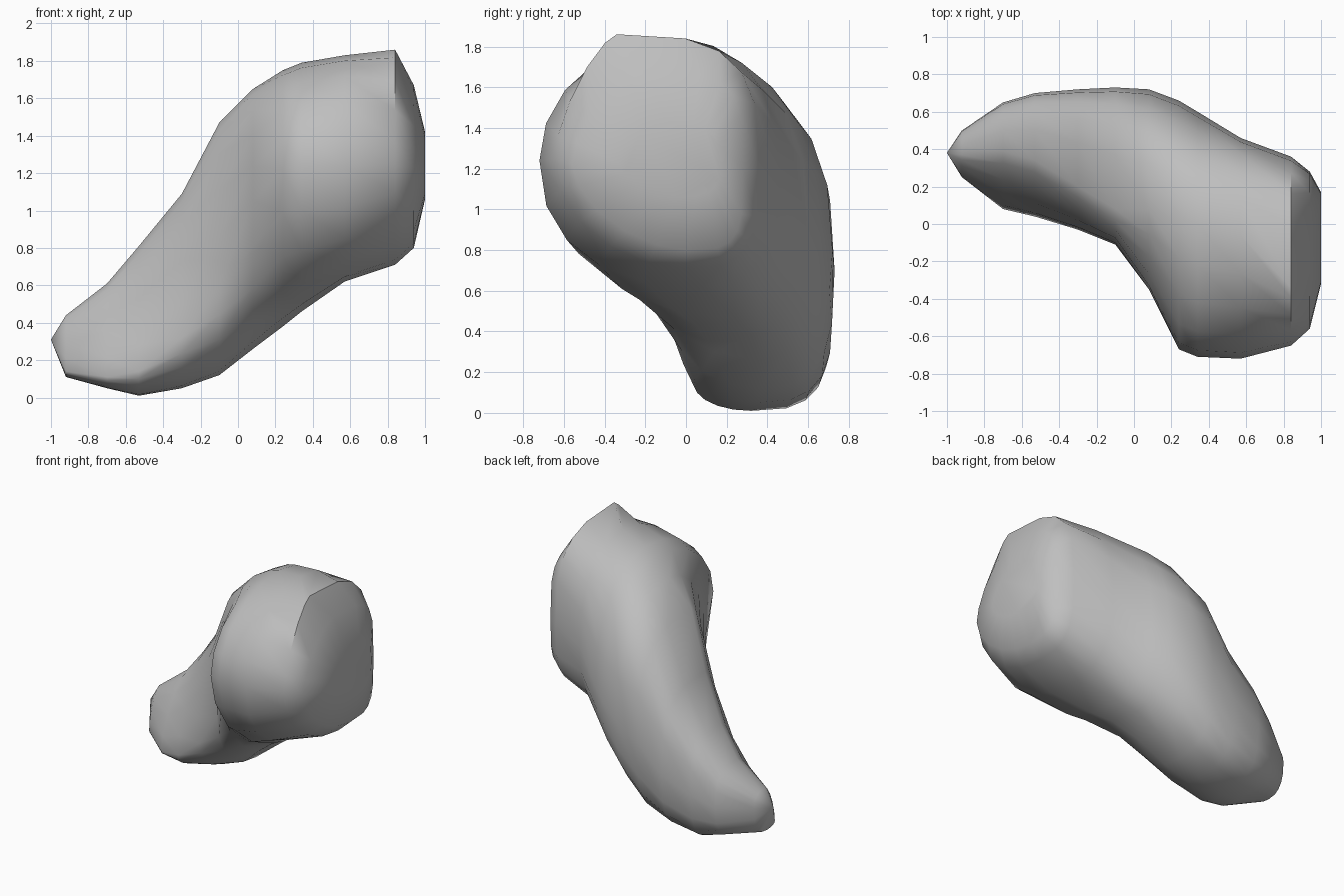
import bpy
import bmesh
import math

default = bpy.data.objects.get("Cube")
if default:
    bpy.data.objects.remove(default)

SIDES = 20

# Cross-sections along x: x, then the (y, z) points that are
# furthest back, highest, furthest forward and lowest, then the
# fullness of the back, front-top and front-bottom arcs
SECTIONS = [
    (-.92, .50, .33, .37, .44, .25, .14, .35, .11, 2.5, 1.6, 2),
    (-.70, .65, .33, .39, .61, .08, .11, .28, .05, 2.8, 1.5, 2),
    (-.53, .70, .40, .34, .81, .04, .14, .32, .01, 3, 1.5, 2),
    (-.30, .72, .50, .20, 1.09, -.03, .32, .34, .05, 3, 1.7, 2),
    (-.10, .73, .70, .08, 1.47, -.11, .60, .36, .12, 2.9, 2, 2.1),
    (.08, .72, .80, .08, 1.65, -.35, 1.05, .36, .26, 2.4, 2, 2),
    (.24, .66, .90, .04, 1.75, -.67, 1.22, .32, .38, 2.2, 2, 1.8),
    (.34, .60, .95, .00, 1.79, -.71, 1.24, .25, .46, 2.2, 2, 2),
    (.57, .46, 1.15, -.06, 1.83, -.72, 1.24, .08, .62, 2.4, 2, 2.3),
    (.84, .36, 1.20, -.34, 1.86, -.65, 1.25, .00, .71, 3.2, 1.4, 1.9),
    (.94, .28, 1.20, -.20, 1.67, -.56, 1.22, .00, .80, 4, 1.6, 1.7),
    (1.0, .17, 1.22, -.08, 1.42, -.32, 1.22, -.05, 1.06, 3, 2, 2),
]


def section_points(section):
    """Join the four extreme points with rounded quarter arcs."""
    x = section[0]
    extremes = [section[i:i + 2] for i in (1, 3, 5, 7)]
    back, front_top, front_bottom = section[9:]
    points = []
    for q, fullness in enumerate((back, front_top, front_bottom, back)):
        a, b = extremes[q], extremes[(q + 1) % 4]
        power = 2 / fullness
        # Centre that the arc bulges away from
        centre = (b[0], a[1]) if q % 2 == 0 else (a[0], b[1])
        for k in range(SIDES // 4):
            t = math.pi / 2 * k / (SIDES // 4)
            c, s = math.cos(t) ** power, math.sin(t) ** power
            y = centre[0] + c * (a[0] - centre[0]) + s * (b[0] - centre[0])
            z = centre[1] + c * (a[1] - centre[1]) + s * (b[1] - centre[1])
            points.append((x, y, z))
    return points


# Skin the sections into one boulder
bm = bmesh.new()
rings = [[bm.verts.new(p) for p in section_points(s)] for s in SECTIONS]
for r, s in zip(rings, rings[1:]):
    for i in range(SIDES):
        j = (i + 1) % SIDES
        bm.faces.new((r[i], r[j], s[j], s[i]))

# Pointed narrow end and flat broad end
tip = bm.verts.new((-1, .38, .31))
for i in range(SIDES):
    bm.faces.new((tip, rings[0][(i + 1) % SIDES], rings[0][i]))
bm.faces.new(rings[-1])
bmesh.ops.recalc_face_normals(bm, faces=bm.faces)

mesh = bpy.data.meshes.new("boulder")
bm.to_mesh(mesh)
bm.free()
boulder = bpy.data.objects.new("boulder", mesh)
bpy.context.collection.objects.link(boulder)

# Plain grey stone
stone = bpy.data.materials.new("grey stone")
stone.use_nodes = True
grey = (.52, .52, .52, 1)
stone.diffuse_color = grey
stone.node_tree.nodes["Principled BSDF"].inputs["Base Color"].default_value = grey
mesh.materials.append(stone)

bpy.context.view_layer.objects.active = boulder
boulder.select_set(True)
bpy.ops.object.shade_smooth_by_angle(angle=math.radians(40))
